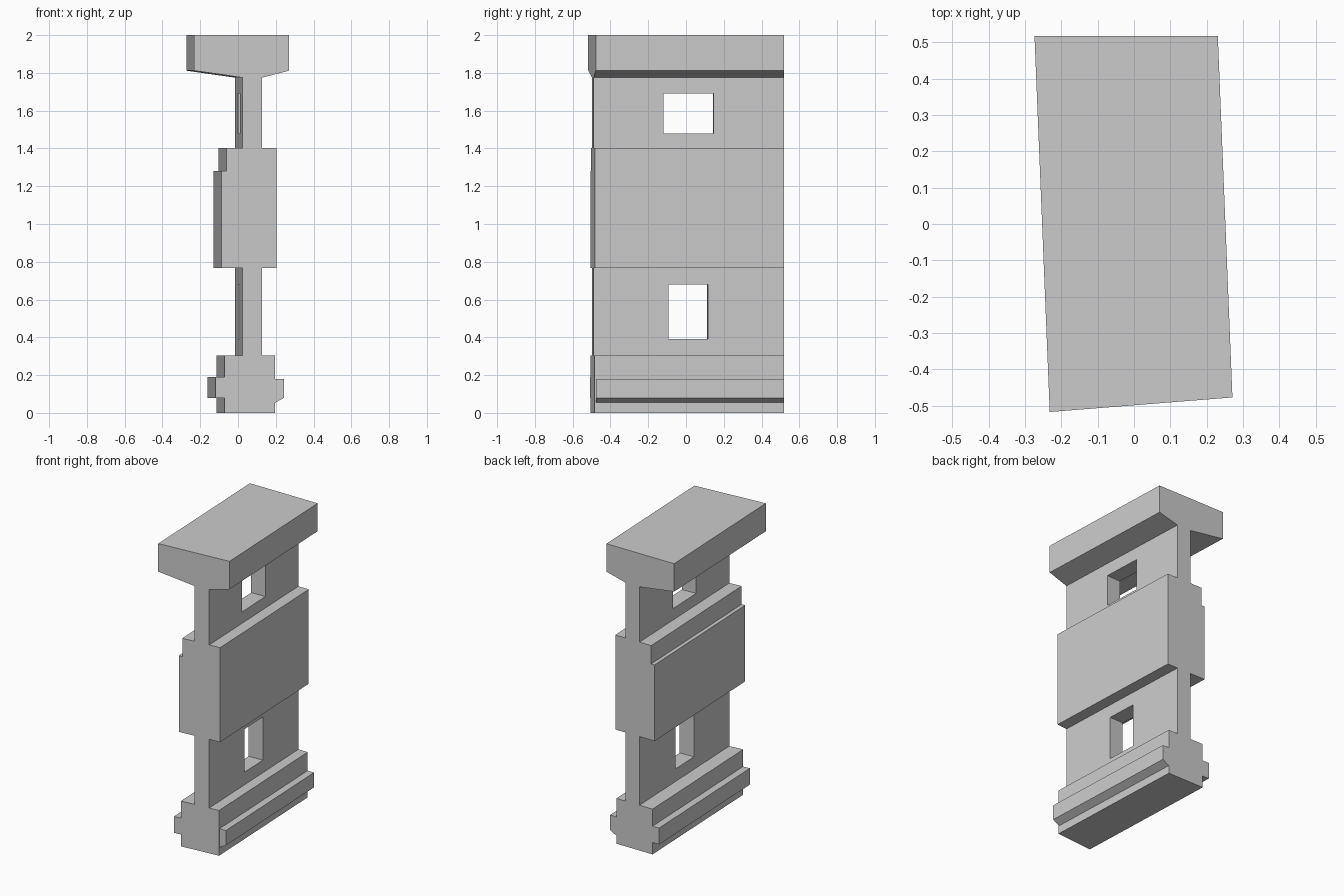
import bpy, bmesh, math

if "Cube" in bpy.data.objects:
    bpy.data.objects.remove(bpy.data.objects["Cube"])

SLANT = math.atan(0.0405)      # sideways lean of the extrusion
BACK = 0.5175                  # flat back end


def angled_front(x):
    """y of the mitred front end at a given x."""
    return -BACK + 0.0797 * (x + 0.232)


def extrude_profile(name, points, front):
    """Run an (x, z) profile from the front cut to the back plane along the slant."""
    bm = bmesh.new()
    near, far = [], []
    for x, z in points:
        y = front(x)
        near.append(bm.verts.new((x, y, z)))
        far.append(bm.verts.new((x - math.tan(SLANT) * (BACK - y), BACK, z)))
    n = len(points)
    bm.faces.new(near)
    bm.faces.new(far[::-1])
    for i in range(n):
        j = (i + 1) % n
        bm.faces.new((near[j], near[i], far[i], far[j]))
    bmesh.ops.recalc_face_normals(bm, faces=bm.faces)
    mesh = bpy.data.meshes.new(name)
    bm.to_mesh(mesh)
    bm.free()
    obj = bpy.data.objects.new(name, mesh)
    bpy.context.collection.objects.link(obj)
    return obj


# Main body: foot, web, middle block, web and wide cap in one section
right = [(0.197, 0), (0.197, 0.305), (0.128, 0.305), (0.128, 0.767),
         (0.205, 0.767), (0.205, 1.403), (0.128, 1.403), (0.128, 1.775),
         (0.271, 1.812), (0.271, 2.0)]
left = [(-0.232, 2.0), (-0.232, 1.812), (0.025, 1.775), (0.025, 1.403),
        (-0.062, 1.403), (-0.062, 1.28), (-0.087, 1.28), (-0.087, 0.767),
        (0.025, 0.767), (0.025, 0.305), (-0.072, 0.305), (-0.072, 0.19),
        (-0.12, 0.19), (-0.12, 0.08), (-0.072, 0.08), (-0.072, 0)]
body = extrude_profile("profiled_body", right + left, angled_front)

# Drip ledge on the right of the foot, with a square-cut front end
extrude_profile("foot_ledge", [(0.19, 0.05), (0.244, 0.08), (0.244, 0.18), (0.19, 0.18)],
                lambda x: -0.477)

# Rectangular windows through the web
for name, y0, y1, z0, z1 in (("upper_window_cutter", -0.12, 0.144, 1.48, 1.69),
                             ("lower_window_cutter", -0.095, 0.114, 0.39, 0.68)):
    bpy.ops.mesh.primitive_cube_add(size=1, location=(0.056, (y0 + y1) / 2, (z0 + z1) / 2),
                                    rotation=(0, 0, SLANT))
    cutter = bpy.context.object
    cutter.name = name
    cutter.scale = (0.4, y1 - y0, z1 - z0)
    cutter.hide_render = True
    cutter.display_type = 'WIRE'
    mod = body.modifiers.new(name, 'BOOLEAN')
    mod.operation = 'DIFFERENCE'
    mod.solver = 'EXACT'
    mod.object = cutter
